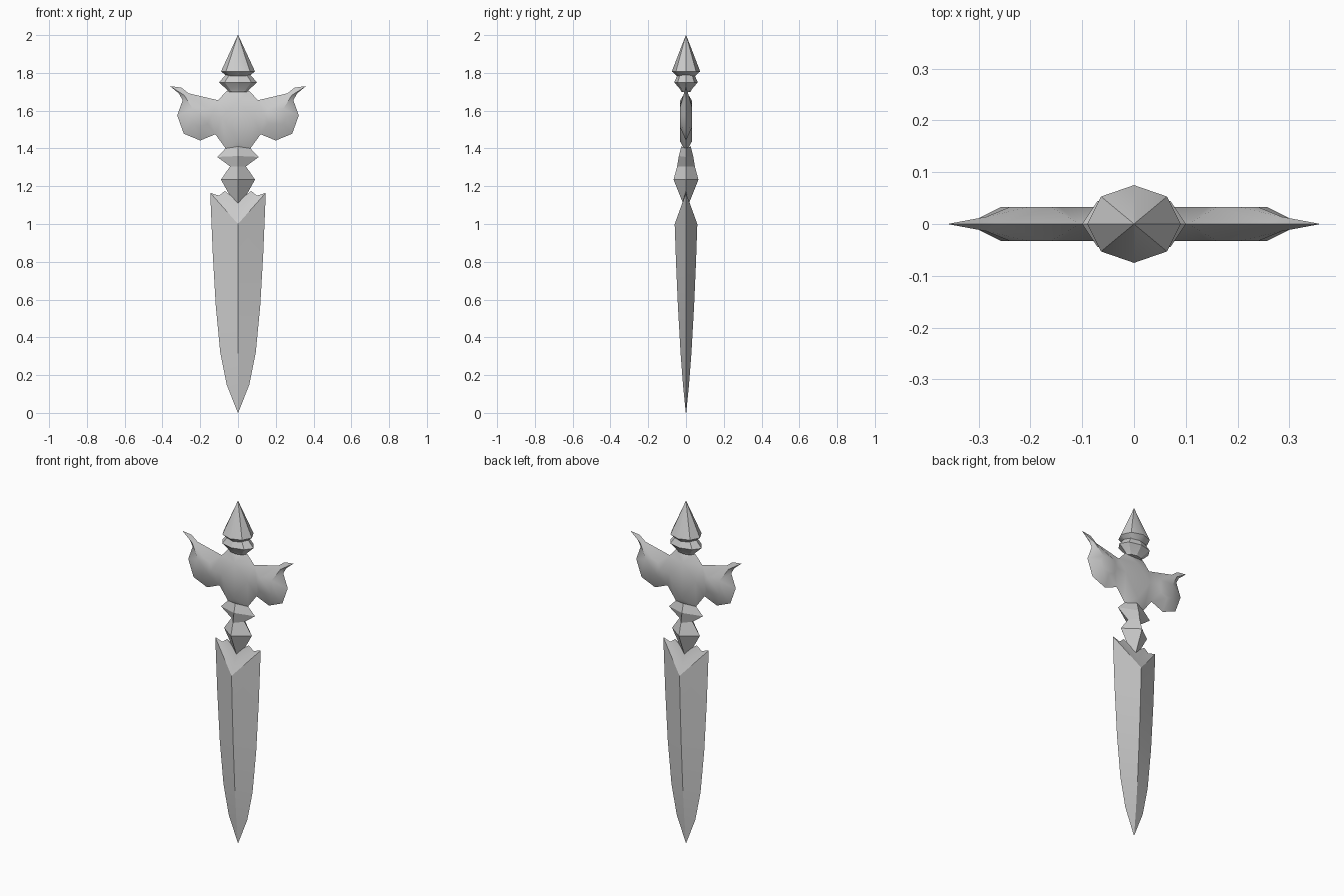
import bpy, bmesh
from math import cos, sin, pi, radians

if "Cube" in bpy.data.objects:
    bpy.data.objects.remove(bpy.data.objects["Cube"])


def finish(name, bm, angle=30):
    bmesh.ops.remove_doubles(bm, verts=bm.verts, dist=0.0005)
    bmesh.ops.recalc_face_normals(bm, faces=bm.faces)
    me = bpy.data.meshes.new(name)
    bm.to_mesh(me)
    bm.free()
    for p in me.polygons:
        p.use_smooth = True
    me.set_sharp_from_angle(angle=radians(angle))
    ob = bpy.data.objects.new(name, me)
    bpy.context.collection.objects.link(ob)
    return ob


def loft(name, sections, sides, angle=30):
    """Sections: (z at the x edges, x radius, z at the y ridges, y radius)."""
    bm = bmesh.new()
    rings = []
    for zx, rx, zy, ry in sections:
        ring = []
        for i in range(sides):
            a = 2 * pi * i / sides
            z = zx + (zy - zx) * sin(a) ** 2
            ring.append(bm.verts.new((rx * cos(a), ry * sin(a), z)))
        rings.append(ring)
    for lo, hi in zip(rings, rings[1:]):
        for i in range(sides):
            j = (i + 1) % sides
            bm.faces.new((lo[i], lo[j], hi[j], hi[i]))
    bm.faces.new(rings[0][::-1])
    bm.faces.new(rings[-1])
    return finish(name, bm, angle)


def level(rows):
    return [(z, rx, z, ry) for z, rx, ry in rows]


# Blade: diamond section with a V-shaped bevel at the shoulders
loft("blade", level([(0, 0.001, 0.001), (0.15, 0.06, 0.016), (0.32, 0.094, 0.029),
                     (0.57, 0.118, 0.043)]) +
     [(0.85, 0.134, 0.80, 0.053), (1.165, 0.147, 1.0, 0.06),
      (1.15, 0.10, 1.06, 0.036), (1.175, 0.07, 1.12, 0.012)], 4)

# Neck: diamond knot below a flared collar
loft("neck", level([(1.08, 0.004, 0.004), (1.235, 0.09, 0.066), (1.305, 0.042, 0.047)]) +
     [(1.355, 0.11, 1.36, 0.038), (1.40, 0.066, 1.41, 0.025)], 4, 20)

# Guard: faceted core and two horned wings, mirrored to four quarters
outer = [(0, 1.38), (0.065, 1.40), (0.12, 1.475), (0.2, 1.442), (0.287, 1.478),
         (0.322, 1.575), (0.293, 1.655), (0.312, 1.69), (0.36, 1.73), (0.30, 1.722),
         (0.262, 1.692), (0.105, 1.655), (0.06, 1.705), (0, 1.705)]
pts = {f"o{i}": (x, 0, z) for i, (x, z) in enumerate(outer)}
for i in range(8):
    a = pi + i * pi / 4
    pts[f"c{i}"] = (0.2 + 0.056 * cos(a), 0.033, 1.57 + 0.056 * sin(a))
pts.update(g0=(0, 0.033, 1.44), g1=(0.085, 0.033, 1.565), g2=(0, 0.033, 1.65),
           h=(0.285, 0.014, 1.682))
faces = ["o0 o1 g0", "o1 o2 g1 g0", "o2 c1 c0 g1", "o2 o3 c2 c1", "o3 o4 c3 c2",
         "o4 o5 c4 c3", "o5 o6 c5 c4", "o6 o7 h", "o7 o8 h", "o8 o9 h", "o9 o10 h",
         "o6 h c5", "h o10 c6 c5", "o10 o11 c7 c6", "o11 g1 c0 c7", "o11 o12 g2 g1",
         "o12 o13 g2", "g0 g1 g2", "c0 c1 c2 c3 c4 c5 c6 c7"]
bm = bmesh.new()
for sx in (1, -1):
    for sy in (1, -1):
        v = {k: bm.verts.new((x * sx, y * sy, z)) for k, (x, y, z) in pts.items()}
        for f in faces:
            bm.faces.new([v[k] for k in f.split()])
finish("guard", bm, 35)

# Ring and pointed pommel
loft("pommel_ring", level([(1.70, 0.05, 0.025), (1.712, 0.06, 0.03), (1.75, 0.10, 0.062),
                           (1.79, 0.065, 0.045)]), 8, 20)
loft("pommel", level([(1.775, 0.05, 0.04), (1.808, 0.09, 0.075), (2.0, 0.001, 0.001)]), 8, 40)
